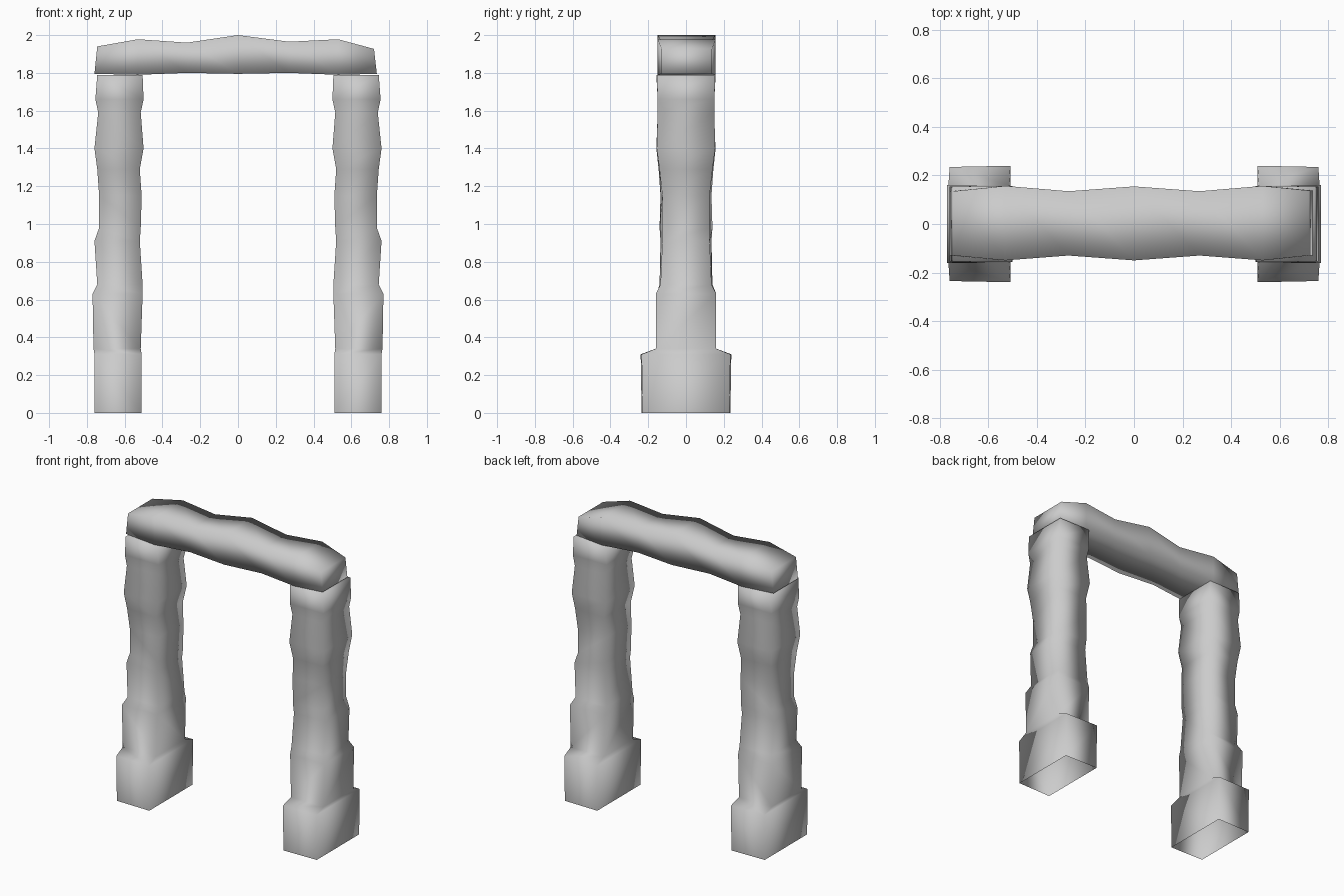
import bpy
import bmesh

default_cube = bpy.data.objects.get("Cube")
if default_cube:
    bpy.data.objects.remove(default_cube, do_unlink=True)

# Single stone colour
stone = bpy.data.materials.new("grey stone")
stone.use_nodes = True
stone_colour = (0.6, 0.6, 0.6, 1.0)
stone.diffuse_color = stone_colour
stone.node_tree.nodes["Principled BSDF"].inputs["Base Color"].default_value = stone_colour


def loft(name, sections, cap_start, cap_end):
    """Join four-cornered sections into one softly shaded block."""
    bm = bmesh.new()
    rings = [[bm.verts.new(corner) for corner in section] for section in sections]
    for lower, upper in zip(rings, rings[1:]):
        for i in range(4):
            j = (i + 1) % 4
            bm.faces.new((lower[i], lower[j], upper[j], upper[i]))
    if cap_start:
        bm.faces.new(list(reversed(rings[0])))
    if cap_end:
        bm.faces.new(rings[-1])
    bmesh.ops.recalc_face_normals(bm, faces=bm.faces[:])
    for face in bm.faces:
        face.smooth = True
    mesh = bpy.data.meshes.new(name)
    bm.to_mesh(mesh)
    bm.free()
    mesh.materials.append(stone)
    obj = bpy.data.objects.new(name, mesh)
    bpy.context.collection.objects.link(obj)
    return obj


def pillar_section(side, height, inner, outer, inner_depth, outer_depth):
    return [
        (side * inner, -inner_depth, height),
        (side * outer, -outer_depth, height),
        (side * outer, outer_depth, height),
        (side * inner, inner_depth, height),
    ]


def beam_section(x, bottom, top, front, back, lean=0.0):
    return [
        (x + lean, front, bottom),
        (x + lean, back, bottom),
        (x, back, top),
        (x, front, top),
    ]


# Pillar rings: height, inner x, outer x, inner half depth, outer half depth
pillar_rings = [
    (0.0, 0.51, 0.76, 0.235, 0.23),
    (0.31, 0.51, 0.76, 0.24, 0.235),
    (0.34, 0.515, 0.765, 0.16, 0.16),
    (0.63, 0.505, 0.77, 0.155, 0.16),
    (0.68, 0.505, 0.745, 0.14, 0.135),
    (0.91, 0.52, 0.76, 0.135, 0.125),
    (0.98, 0.515, 0.735, 0.14, 0.125),
    (1.15, 0.51, 0.735, 0.135, 0.125),
    (1.29, 0.52, 0.745, 0.145, 0.14),
    (1.4, 0.5, 0.76, 0.157, 0.155),
    (1.59, 0.515, 0.74, 0.145, 0.15),
    (1.66, 0.5, 0.755, 0.15, 0.15),
    (1.79, 0.505, 0.745, 0.157, 0.155),
]

# Mirrored pillars, open underneath
for name, side in (("left_pillar", 1), ("right_pillar", -1)):
    loft(name, [pillar_section(side, *ring) for ring in pillar_rings], False, True)

# Lintel resting on both pillars
lintel_sections = [
    beam_section(-0.745, 1.795, 1.94, -0.13, 0.135, -0.015),
    beam_section(-0.53, 1.79, 1.978, -0.15, 0.157),
    beam_section(-0.27, 1.8, 1.96, -0.13, 0.135),
    beam_section(0.0, 1.795, 2.0, -0.15, 0.155),
    beam_section(0.27, 1.8, 1.965, -0.13, 0.135),
    beam_section(0.53, 1.79, 1.978, -0.15, 0.157),
    beam_section(0.72, 1.795, 1.927, -0.13, 0.138, 0.015),
]
loft("lintel", lintel_sections, True, True)
